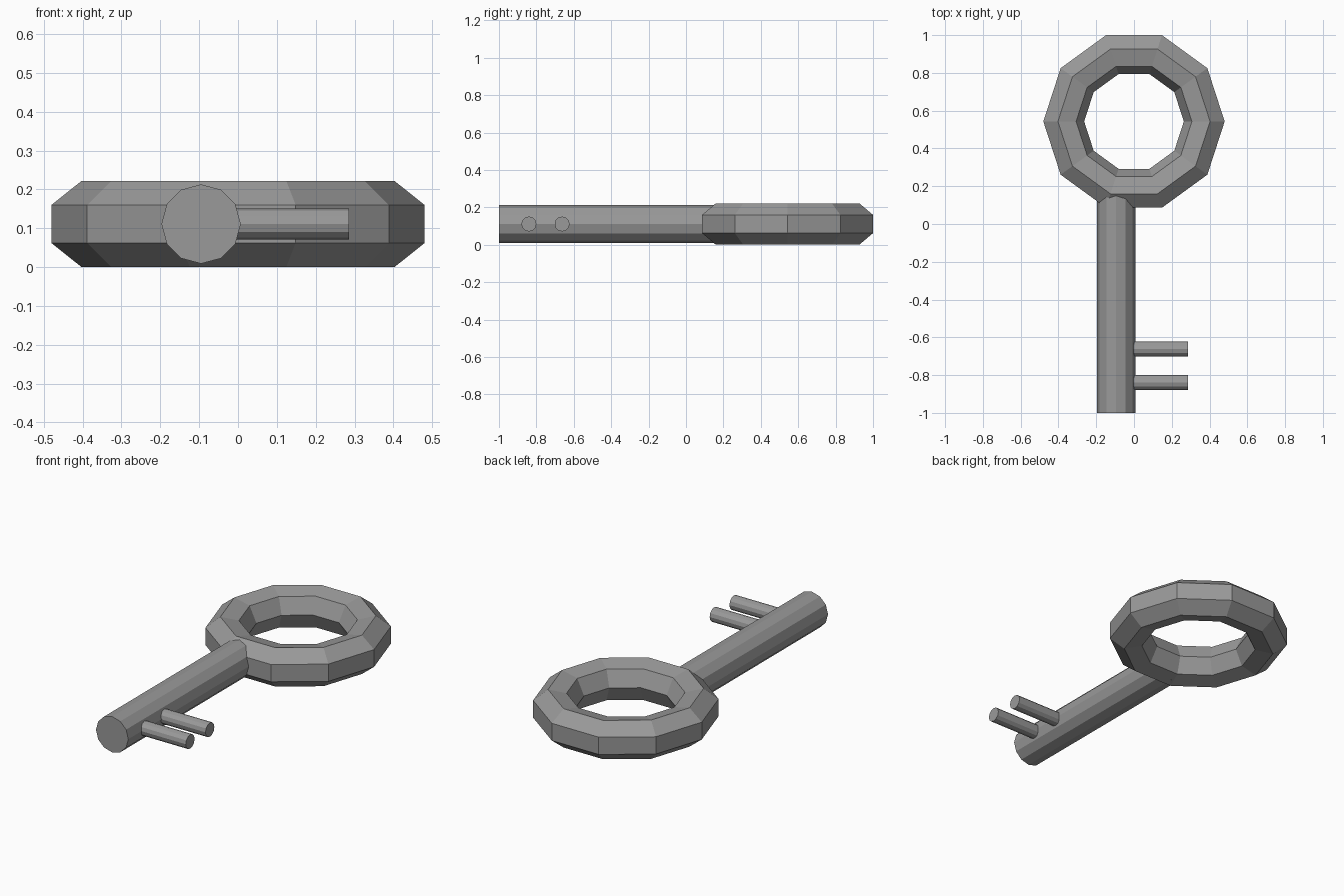
import bpy, bmesh, math
from mathutils import Matrix, Vector

cube = bpy.data.objects.get("Cube")
if cube:
    bpy.data.objects.remove(cube, do_unlink=True)

# Single grey metal
metal = bpy.data.materials.new("grey_metal")
metal.use_nodes = True
grey = (0.32, 0.32, 0.32, 1)
metal.diffuse_color = grey
metal.node_tree.nodes["Principled BSDF"].inputs["Base Color"].default_value = grey

MID_Z = 0.111


def finish(bm, name):
    bmesh.ops.recalc_face_normals(bm, faces=bm.faces)
    mesh = bpy.data.meshes.new(name)
    bm.to_mesh(mesh)
    bm.free()
    mesh.materials.append(metal)
    obj = bpy.data.objects.new(name, mesh)
    bpy.context.collection.objects.link(obj)
    return obj


def rod(name, start, end, radius):
    """Twelve-sided capped rod between two points."""
    start, end = Vector(start), Vector(end)
    axis = end - start
    place = Matrix.Translation((start + end) / 2) @ axis.to_track_quat('Z', 'Y').to_matrix().to_4x4()
    bm = bmesh.new()
    bmesh.ops.create_cone(bm, cap_ends=True, segments=12, radius1=radius,
                          radius2=radius, depth=axis.length, matrix=place)
    return finish(bm, name)


def ring(name, centre, major, minor, steps, sides):
    """Faceted ring whose cross-section has a flat side facing outward."""
    bm = bmesh.new()
    section = []
    for i in range(sides):
        a = math.tau * (i + 0.5) / sides
        section.append(bm.verts.new((major + minor * math.cos(a), 0, minor * math.sin(a))))
    edges = [bm.edges.new((section[i - 1], section[i])) for i in range(sides)]
    bmesh.ops.spin(bm, geom=section + edges, cent=(0, 0, 0), axis=(0, 0, 1),
                   angle=math.tau, steps=steps)
    bmesh.ops.remove_doubles(bm, verts=bm.verts, dist=0.0005)
    bmesh.ops.translate(bm, verts=bm.verts, vec=centre)
    return finish(bm, name)


# Handle ring
ring("handle_ring", (0, 0.543, MID_Z), 0.3775, 0.1137, 10, 7)

# Shaft, running into the ring
SHAFT_X = -0.095
rod("shaft", (SHAFT_X, -1, MID_Z), (SHAFT_X, 0.2, MID_Z), 0.102)

# Two teeth on the left side
for name, y in (("front_tooth", -0.84), ("rear_tooth", -0.662)):
    rod(name, (SHAFT_X, y, MID_Z), (0.286, y, MID_Z), 0.04)
